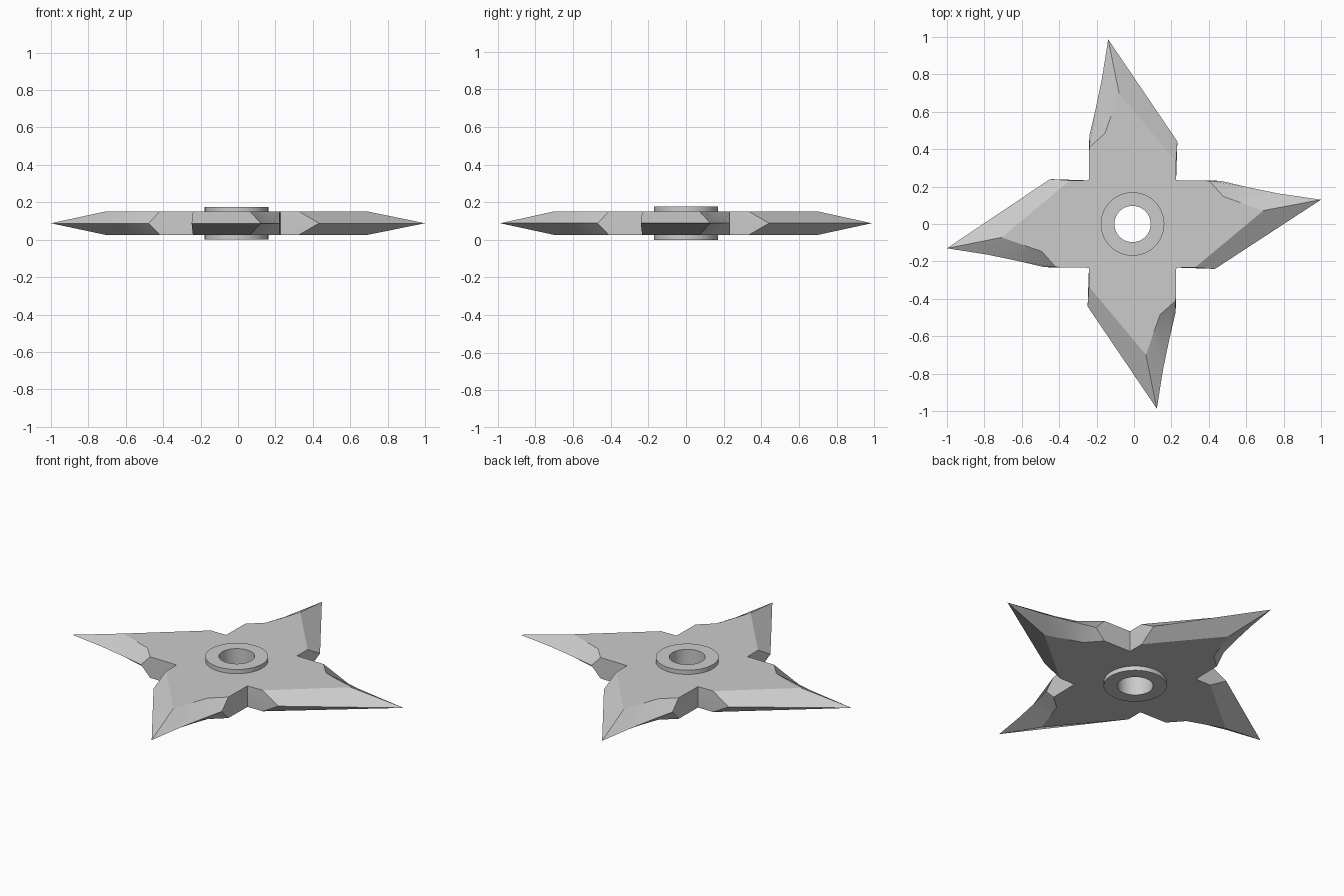
import bpy, bmesh, math

if "Cube" in bpy.data.objects:
    bpy.data.objects.remove(bpy.data.objects["Cube"])

CX = -0.008                      # hub centre in x
Z_LOW, Z_MID, Z_HIGH = 0.026, 0.088, 0.151
HUB_H, HUB_R, HOLE_R, SEG = 0.176, 0.17, 0.097, 48

# One blade pointing to +x: bevelled edge line and flat-face outline
EDGE = [(0.441, -0.24), (1.0, 0.13), (0.78, 0.163), (0.62, 0.196), (0.47, 0.231), (0.233, 0.234)]
FLAT = [(0.334, -0.233), (0.70, 0.072), (0.595, 0.108), (0.485, 0.147), (0.41, 0.231), (0.233, 0.234)]
TIPS = [1.008, 0.987, 0.992, 0.987]


def finish(name, bm):
    bmesh.ops.recalc_face_normals(bm, faces=bm.faces)
    mesh = bpy.data.meshes.new(name)
    bm.to_mesh(mesh)
    bm.free()
    obj = bpy.data.objects.new(name, mesh)
    bpy.context.collection.objects.link(obj)
    bpy.ops.object.select_all(action='DESELECT')
    obj.select_set(True)
    bpy.context.view_layer.objects.active = obj
    bpy.ops.object.shade_smooth_by_angle(angle=math.radians(30))
    return obj


def star_ring(bm, profile, z, tips=False):
    """Repeat the blade outline four times around the hub."""
    ring = []
    for k in range(4):
        c, s = [(1, 0), (0, 1), (-1, 0), (0, -1)][k]
        for i, (x, y) in enumerate(profile):
            if tips and i == 1:
                x = TIPS[k]
            ring.append(bm.verts.new((CX + c * x - s * y, s * x + c * y, z)))
    return ring


def circle(bm, r, z):
    return [bm.verts.new((CX + r * math.cos(2 * math.pi * i / SEG),
                          r * math.sin(2 * math.pi * i / SEG), z)) for i in range(SEG)]


def bridge(bm, a, b):
    n = len(a)
    for i in range(n):
        j = (i + 1) % n
        bm.faces.new((a[i], a[j], b[j], b[i]))


def loop_edges(bm, ring):
    out = []
    for i, v in enumerate(ring):
        w = ring[(i + 1) % len(ring)]
        out.append(bm.edges.get((v, w)) or bm.edges.new((v, w)))
    return out


# Four-pointed body with bevelled blades
bm = bmesh.new()
low = star_ring(bm, FLAT, Z_LOW)
mid = star_ring(bm, EDGE, Z_MID, True)
high = star_ring(bm, FLAT, Z_HIGH)
bridge(bm, low, mid)
bridge(bm, mid, high)
holes = []
for ring, z in ((low, Z_LOW), (high, Z_HIGH)):
    hole = circle(bm, HUB_R - 0.002, z)
    holes.append(hole)
    edges = loop_edges(bm, ring) + loop_edges(bm, hole)
    bmesh.ops.triangle_fill(bm, edges=edges, use_beauty=True,
                            normal=(0, 0, 1))
finish("star_body", bm)

# Hub ring with a hole through it
bm = bmesh.new()
rings = [circle(bm, r, z) for r, z in
         ((HOLE_R, 0), (HUB_R, 0), (HUB_R, HUB_H), (HOLE_R, HUB_H))]
for i in range(4):
    bridge(bm, rings[i], rings[(i + 1) % 4])
finish("hub_ring", bm)
